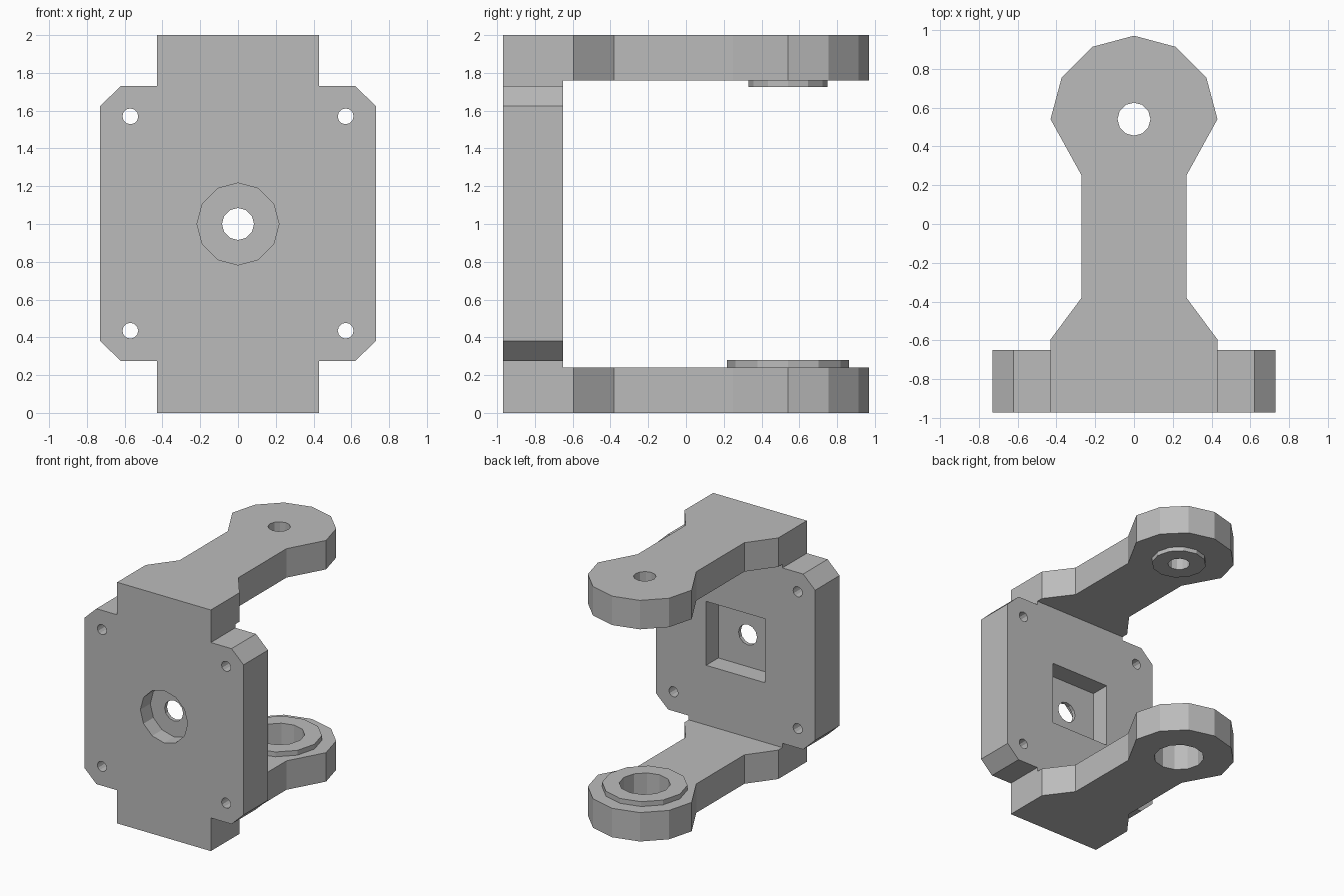
import bpy
import bmesh
import math
from mathutils import Vector

start = bpy.data.objects.get("Cube")
if start:
    bpy.data.objects.remove(start, do_unlink=True)

grey = bpy.data.materials.new("plain grey")
grey.use_nodes = True
GREY = (0.5, 0.5, 0.5, 1)
grey.diffuse_color = GREY
grey.node_tree.nodes["Principled BSDF"].inputs["Base Color"].default_value = GREY


def prism(name, outline, axis, low, high):
    """Extrude a flat outline along y (outline in x, z) or z (outline in x, y)."""
    bm = bmesh.new()
    verts = [bm.verts.new((a, low, b) if axis == "y" else (a, b, low)) for a, b in outline]
    face = bm.faces.new(verts)
    grown = bmesh.ops.extrude_face_region(bm, geom=[face])["geom"]
    shift = Vector((0, high - low, 0)) if axis == "y" else Vector((0, 0, high - low))
    bmesh.ops.translate(bm, vec=shift, verts=[g for g in grown if isinstance(g, bmesh.types.BMVert)])
    bmesh.ops.recalc_face_normals(bm, faces=bm.faces)
    mesh = bpy.data.meshes.new(name)
    bm.to_mesh(mesh)
    bm.free()
    mesh.materials.append(grey)
    obj = bpy.data.objects.new(name, mesh)
    bpy.context.collection.objects.link(obj)
    return obj


def ring(cx, cy, radius, sides=12):
    steps = [math.tau * i / sides for i in range(sides)]
    return [(cx + radius * math.cos(t), cy + radius * math.sin(t)) for t in steps]


def rect(half_x, low, high):
    return [(-half_x, low), (half_x, low), (half_x, high), (-half_x, high)]


def mirrored(points):
    """Close a right-hand outline with its mirror image."""
    return points + [(-x, y) for x, y in reversed(points) if x > 1e-4]


def combine(target, tool, operation):
    """Apply a boolean and discard the tool object."""
    mod = target.modifiers.new(operation.lower(), "BOOLEAN")
    mod.operation = operation
    mod.solver = "EXACT"
    mod.object = tool
    bpy.context.view_layer.objects.active = target
    bpy.ops.object.modifier_apply(modifier=mod.name)
    bpy.data.objects.remove(tool, do_unlink=True)


FRONT, BACK, PIVOT = -0.97, -0.65, 0.54
HEAD, NECK = 0.43, 0.27

# Back plate: chamfered board crossed by a full-height spine
plate = mirrored([(0.62, 0.275), (0.73, 0.38), (0.73, 1.625), (0.62, 1.73)])
body = prism("bracket_body", plate, "y", FRONT, BACK)
combine(body, prism("spine", rect(HEAD, 0, 2), "y", FRONT, BACK), "UNION")

# Two arms with waisted shanks and twelve-sided round heads
head = [p for p in ring(0, PIVOT, HEAD)[:4]]
head[3] = (0, PIVOT + HEAD)
arm = mirrored([(HEAD, FRONT), (HEAD, -0.595), (NECK, -0.38), (NECK, 0.25)] + head)
for low, high in ((0, 0.24), (1.76, 2)):
    combine(body, prism("arm", arm, "z", low, high), "UNION")

# Pivot bosses on the inner faces of the arms
lower_boss = prism("lower_boss", ring(0, PIVOT, 0.322), "z", 0.24, 0.28)
upper_boss = prism("upper_boss", ring(0, PIVOT, 0.21), "z", 1.725, 1.76)

# Pivot holes through arms and bosses
for boss, radius, low, high in ((lower_boss, 0.193, -0.1, 0.4), (upper_boss, 0.085, 1.6, 2.1)):
    for part in (body, boss):
        combine(part, prism("drill", ring(0, PIVOT, radius), "z", low, high), "DIFFERENCE")

# Plate holes: corner bolts, centre shaft, front round recess, back square pocket
for x in (-0.57, 0.57):
    for z in (0.435, 1.57):
        combine(body, prism("drill", ring(x, z, 0.042), "y", -1.1, -0.5), "DIFFERENCE")
combine(body, prism("drill", ring(0, 1, 0.085), "y", -1.1, -0.5), "DIFFERENCE")
combine(body, prism("recess", ring(0, 1, 0.217), "y", -1.1, FRONT + 0.13), "DIFFERENCE")
combine(body, prism("pocket", rect(0.27, 0.735, 1.265), "y", BACK - 0.16, -0.5), "DIFFERENCE")

# Merge leftover coplanar faces
for part in (body, lower_boss, upper_boss):
    bm = bmesh.new()
    bm.from_mesh(part.data)
    bmesh.ops.remove_doubles(bm, verts=bm.verts, dist=1e-5)
    bmesh.ops.dissolve_limit(bm, angle_limit=math.radians(1), verts=bm.verts, edges=bm.edges)
    bm.to_mesh(part.data)
    bm.free()
